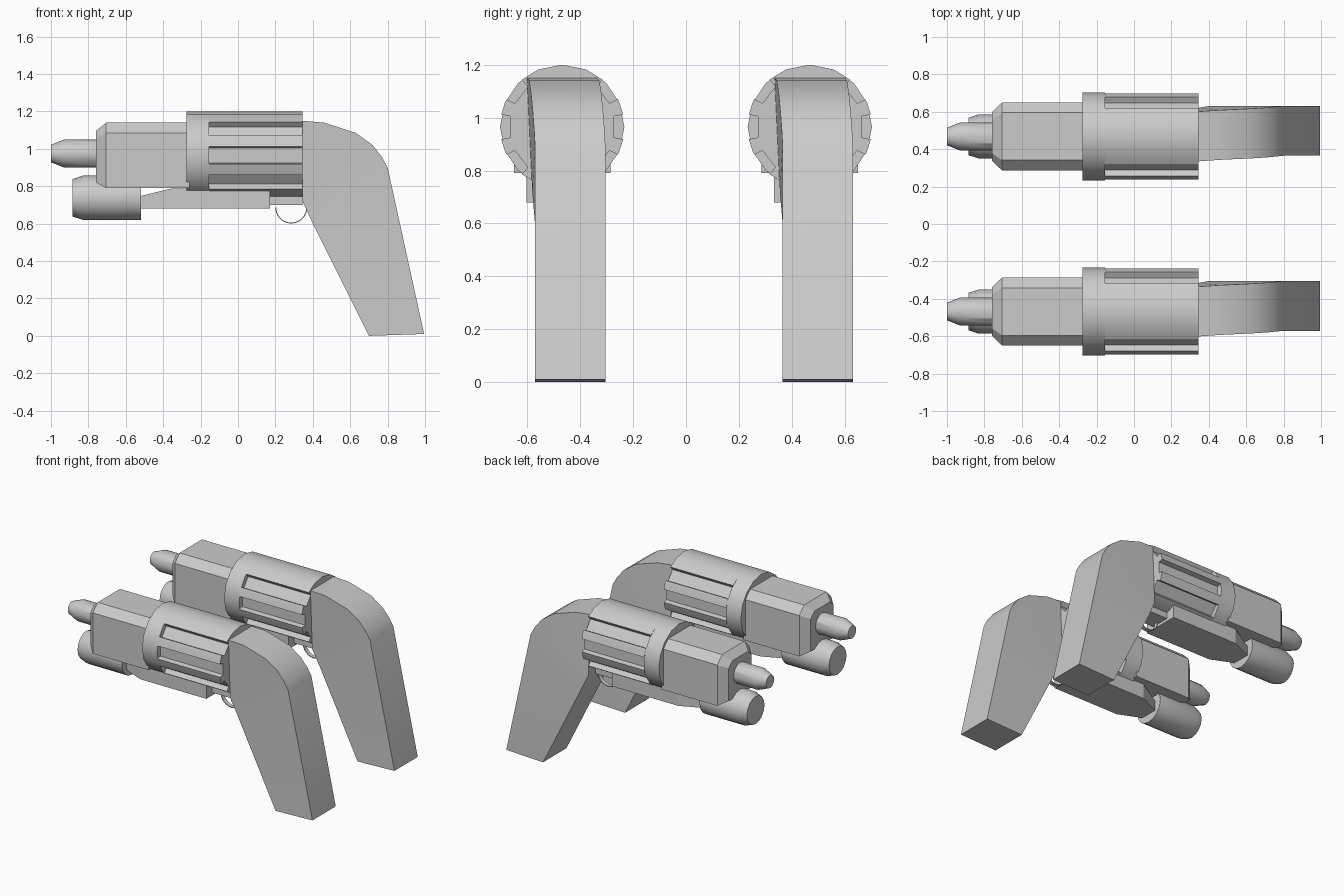
import bpy, bmesh
from math import sin, cos, pi, radians

if "Cube" in bpy.data.objects:
    bpy.data.objects.remove(bpy.data.objects["Cube"])


def finish(name, bm, loc, angle=30):
    bmesh.ops.recalc_face_normals(bm, faces=bm.faces)
    me = bpy.data.meshes.new(name)
    bm.to_mesh(me)
    bm.free()
    ob = bpy.data.objects.new(name, me)
    bpy.context.collection.objects.link(ob)
    ob.location.y = loc
    bpy.ops.object.select_all(action='DESELECT')
    ob.select_set(True)
    bpy.context.view_layer.objects.active = ob
    bpy.ops.object.shade_smooth_by_angle(angle=radians(angle))
    return ob


def loft(name, rings, loc, angle=30):
    """Join (x, [(y, z), ...]) sections of equal size along x and cap the ends."""
    bm = bmesh.new()
    rows = [[bm.verts.new((x, y, z)) for y, z in sec] for x, sec in rings]
    n = len(rows[0])
    for a, b in zip(rows, rows[1:]):
        for i in range(n):
            j = (i + 1) % n
            bm.faces.new((a[i], a[j], b[j], b[i]))
    bm.faces.new(rows[0])
    bm.faces.new(rows[-1])
    return finish(name, bm, loc, angle)


def circle(r, z, n):
    return [(r * cos(2 * pi * i / n), z + r * sin(2 * pi * i / n)) for i in range(n)]


def rect(h, z0, z1):
    return [(-h, z0), (h, z0), (h, z1), (-h, z1)]


def body(h, z0, z1, c):
    return [(-h, z0), (h, z0), (h, z1 - c), (h - c, z1), (c - h, z1), (-h, z1 - c)]


def fluted(r, r_in, z, slots, half):
    """Sixteen-sided section with notches centred on the slot angles."""
    pts = []
    for k in range(16):
        a = k * 22.5
        if all(abs((a - s + 180) % 360 - 180) > half for s in slots):
            pts.append((a, r))
    for s in slots:
        lo, hi = (s - half) % 360, (s + half) % 360
        pts += [(lo - .001, r), (lo, r_in), (hi, r_in), (hi + .001, r)]
    pts.sort()
    # keep the notch that crosses zero degrees in order
    return [(q * cos(radians(a)), z + q * sin(radians(a))) for a, q in pts]


def grip(loc):
    # x, z and sideways lean of each profile point
    upper = [(.40, .60, .03), (.345, .72, .02), (.345, 1.15, 0), (.46, 1.14, .008),
             (.63, 1.085, .016), (.72, 1.02, .022), (.77, .955, .027), (.80, .90, .03)]
    foot = [(.995, .01, .03), (.70, .0, .03)]
    bm = bmesh.new()
    sides = [[bm.verts.new((x, s + h, z)) for x, z, s in upper + foot] for h in (-.133, .133)]
    for v in sides:
        bm.faces.new(v[:8])
        bm.faces.new((v[0], v[7], v[8], v[9]))
    a, b = sides
    for i in range(10):
        j = (i + 1) % 10
        bm.faces.new((a[i], a[j], b[j], b[i]))
    finish("grip", bm, loc)


def trigger_guard(loc):
    bm = bmesh.new()
    rings = []
    for i in range(13):
        t = pi + pi * i / 12
        rings.append([bm.verts.new((.285 + r * cos(t), y, .685 + r * sin(t)))
                      for r, y in ((.085, -.015), (.085, .015), (.08, .015), (.08, -.015))])
    for p, q in zip(rings, rings[1:]):
        for i in range(4):
            j = (i + 1) % 4
            bm.faces.new((p[i], p[j], q[j], q[i]))
    bm.faces.new(rings[0])
    bm.faces.new(rings[-1])
    finish("trigger_guard", bm, loc)


for y in (-.468, .468):
    # rotating drum: plain front collar and fluted rear
    loft("drum_collar", [(-.275, circle(.235, .965, 16)), (-.155, circle(.235, .965, 16))], y)
    sec = fluted(.235, .20, .965, (0, 38, 142, 180, 218, 322), 11.5)
    loft("drum_flutes", [(-.155, sec), (.345, sec)], y)

    # chamfered barrel housing and muzzle
    loft("barrel_housing", [(-.76, body(.13, .82, 1.095, .04)), (-.705, body(.182, .79, 1.14, .055)),
                            (-.26, body(.182, .79, 1.14, .055))], y, 15)
    loft("muzzle", [(-1, circle(.047, .975, 12)), (-.93, circle(.075, .975, 12)),
                    (-.74, circle(.075, .975, 12))], y)

    # lower tube, under-barrel rail and rear block
    loft("lower_tube", [(-.885, circle(.1, .738, 16)), (-.83, circle(.118, .738, 16)),
                        (-.518, circle(.118, .738, 16))], y)
    loft("under_rail", [(-.53, rect(.06, .68, .745)), (-.36, rect(.135, .68, .787)),
                        (.17, rect(.135, .68, .787))], y, 10)
    loft("rear_block", [(.16, rect(.07, .70, .80)), (.345, rect(.07, .70, .80))], y)

    trigger_guard(y)
    grip(y)
